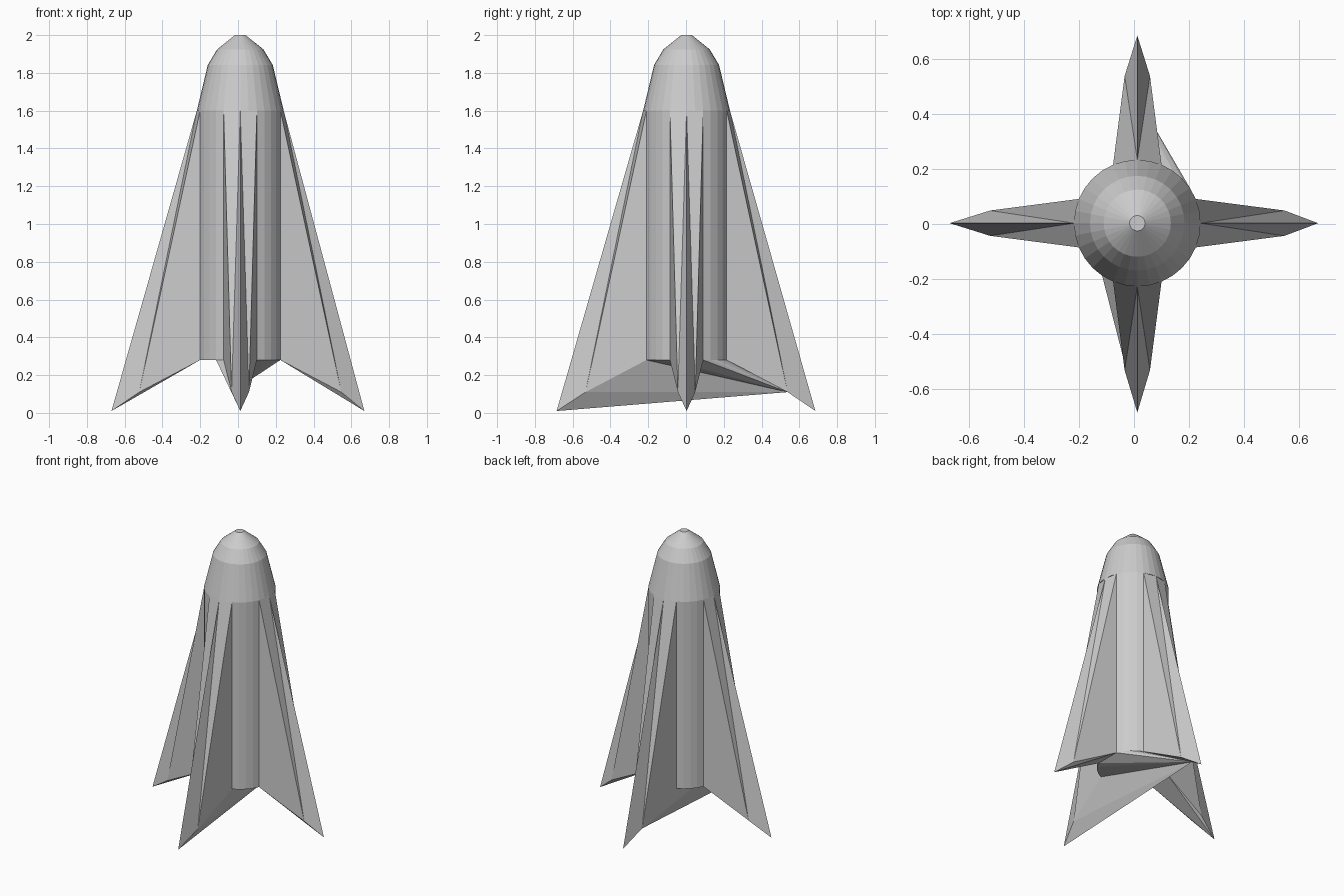
import bpy, bmesh
from math import sin, cos, radians
from mathutils import Vector

if "Cube" in bpy.data.objects:
    bpy.data.objects.remove(bpy.data.objects["Cube"])

CENTRE = Vector((0.012, 0.003, 0))
INSIDE = Vector((0.012, 0.003, 0.9))
SIDES, R = 32, 0.23
TOP, LOW = 1.6, 0.28
TIPS = [0.688, 0.657, 0.682, 0.682]      # fin reach: front, right, back, left


def ring(i, z, r=R):
    # corner i of the 32-sided hull, counted from the front towards +x
    a = radians(i % SIDES * 360 / SIDES)
    return CENTRE + Vector((r * sin(a), -r * cos(a), z))


def fin_point(k, out, side, z):
    a = radians(90 * k)
    return CENTRE + Vector((out * sin(a) + side * cos(a), -out * cos(a) + side * sin(a), z))


def mid(k, s):
    return fin_point(k, 0.535, 0.046 * s, 0.11)


def tip(k):
    return fin_point(k, TIPS[k], 0, 0.01)


def fan(p, pts):
    return [(p, a, b) for a, b in zip(pts, pts[1:])]


def make(name, faces):
    bm = bmesh.new()
    for f in faces:
        bm.faces.new([bm.verts.new(p) for p in f])
    bmesh.ops.remove_doubles(bm, verts=bm.verts[:], dist=0.0005)
    # turn every face away from the hull's inside
    bm.normal_update()
    for f in bm.faces:
        if f.normal.dot(f.calc_center_median() - INSIDE) < 0:
            f.normal_flip()
    me = bpy.data.meshes.new(name)
    bm.to_mesh(me)
    bm.free()
    bpy.context.collection.objects.link(bpy.data.objects.new(name, me))


# Nose cone with a small flat top
profile = [(R, TOP), (0.172, 1.842), (0.122, 1.925), (0.028, 2.0)]
nose = [[ring(i, 2.0, 0.028) for i in range(SIDES)]]
for (r0, z0), (r1, z1) in zip(profile, profile[1:]):
    nose += [(ring(i, z0, r0), ring(i + 1, z0, r0), ring(i + 1, z1, r1), ring(i, z1, r1))
             for i in range(SIDES)]
make("nose_cone", nose)

# Hull panels between the fins
make("hull", [(ring(i, LOW), ring(i + 1, LOW), ring(i + 1, TOP), ring(i, TOP))
              for k in range(4) for i in range(8 * k + 2, 8 * k + 6)])

# Four swept fins, side skins only
for k, label in enumerate(("front", "right", "back", "left")):
    faces = []
    ridge = ring(8 * k, TOP)
    for s in (1, -1):
        up, down, m = ring(8 * k + 2 * s, TOP), ring(8 * k + 2 * s, LOW), mid(k, s)
        faces += [(up, ring(8 * k + s, TOP), ridge), (up, down, m), (up, m, ridge), (ridge, m, tip(k))]
    make(label + "_fin", faces)

# Underside of the left and right fins
for k, label in ((1, "right"), (3, "left")):
    a, b = ring(8 * k - 2, LOW), ring(8 * k + 2, LOW)
    make(label + "_fin_underside", [(a, mid(k, -1), tip(k)), (b, mid(k, 1), tip(k)), (a, tip(k), b)])

# Base: creased skin running from the back fin to the front fin tip
p, v = mid(2, 1), ring(29, LOW)
base = fan(p, [tip(2), mid(2, -1)] + [ring(i, LOW) for i in (14, 13, 12, 11, 10, 6, 5, 4, 3, 2)]
           + [mid(0, 1), tip(0), v, ring(18, LOW)])
base += fan(tip(0), [mid(0, -1), ring(30, LOW), v])
base.append([ring(i, LOW) for i in (18, 19, 20, 21, 22, 26, 27, 28, 29)])
make("base", base)
